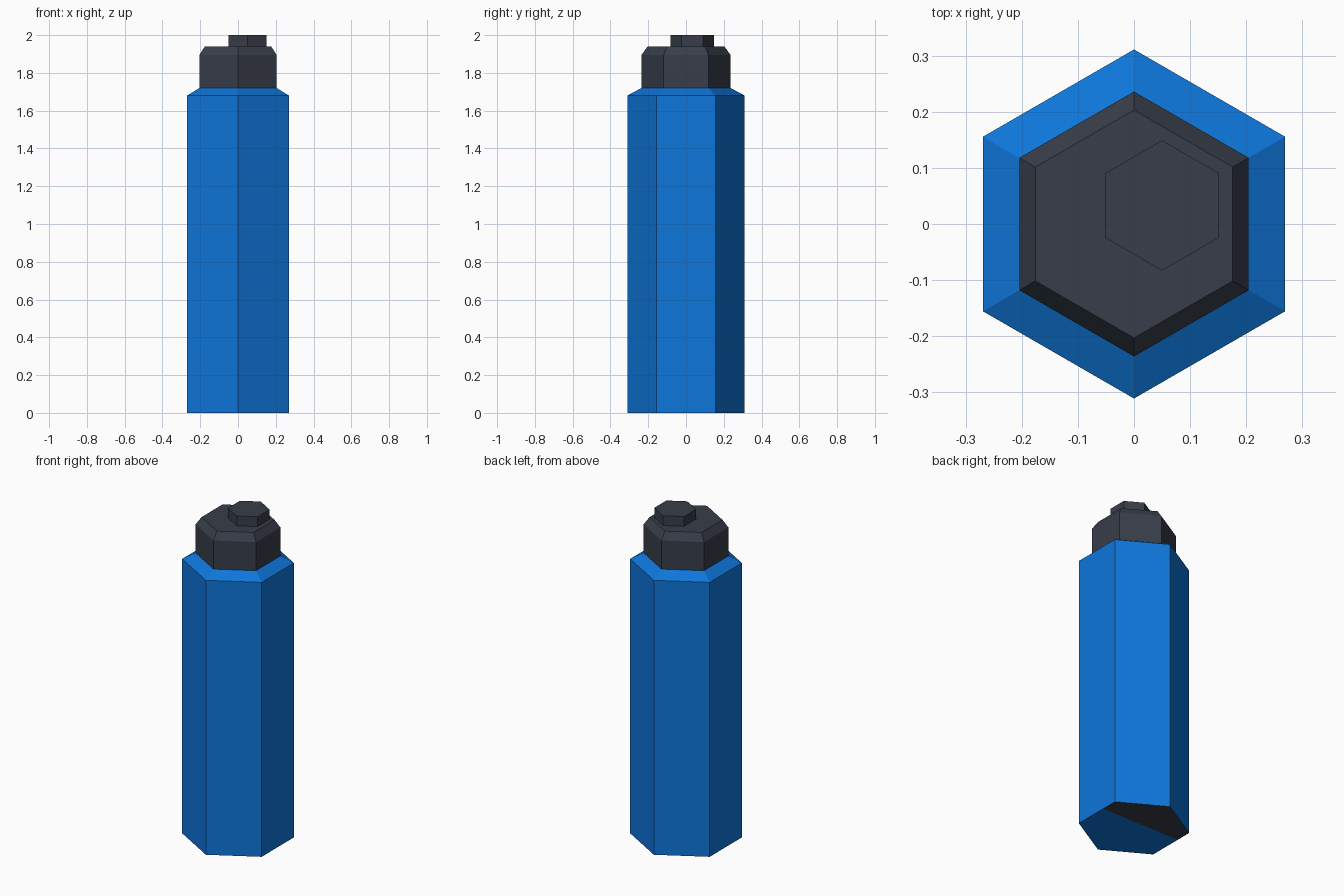
import bpy, bmesh, math

if "Cube" in bpy.data.objects:
    bpy.data.objects.remove(bpy.data.objects["Cube"])


def material(name, rgb):
    m = bpy.data.materials.new(name)
    m.diffuse_color = (*rgb, 1.0)
    m.use_nodes = True
    m.node_tree.nodes["Principled BSDF"].inputs["Base Color"].default_value = m.diffuse_color
    return m


blue = material("blue", (0.0044, 0.181, 0.70))
charcoal = material("charcoal", (0.039, 0.047, 0.067))


def hex_loft(name, rings, mats, centre=(0, 0), split_y=None):
    """Stack hexagon rings given as (radius, z), corners pointing to +-y."""
    bm = bmesh.new()
    loops = []
    for r, z in rings:
        loops.append([bm.verts.new((centre[0] + r * math.cos(math.radians(30 + 60 * i)),
                                    centre[1] + r * math.sin(math.radians(30 + 60 * i)), z))
                      for i in range(6)])
    bottom = bm.faces.new(loops[0][::-1])
    bm.faces.new(loops[-1])
    for a, b in zip(loops, loops[1:]):
        for i in range(6):
            j = (i + 1) % 6
            bm.faces.new((a[i], a[j], b[j], b[i]))
    if split_y is not None:
        # two-tone underside: the rear part is dark
        geom = [bottom] + list(bottom.edges) + list(bottom.verts)
        bmesh.ops.bisect_plane(bm, geom=geom, plane_co=(0, split_y, 0), plane_no=(0, 1, 0))
        bm.normal_update()
        for f in bm.faces:
            if f.normal.z < -0.9 and f.calc_center_median().y > split_y:
                f.material_index = 1
    bmesh.ops.recalc_face_normals(bm, faces=bm.faces)
    me = bpy.data.meshes.new(name)
    bm.to_mesh(me)
    bm.free()
    for m in mats:
        me.materials.append(m)
    ob = bpy.data.objects.new(name, me)
    bpy.context.collection.objects.link(ob)
    return ob


# Blue body with sloped shoulder
hex_loft("body", [(0.311, 0), (0.311, 1.68), (0.236, 1.72)], [blue, charcoal], split_y=0.055)
# Dark cap with chamfered rim
hex_loft("cap", [(0.236, 1.72), (0.236, 1.895), (0.203, 1.94)], [charcoal])
# Off-centre spout button
hex_loft("spout", [(0.116, 1.94), (0.116, 2.0)], [charcoal], centre=(0.05, 0.033))
